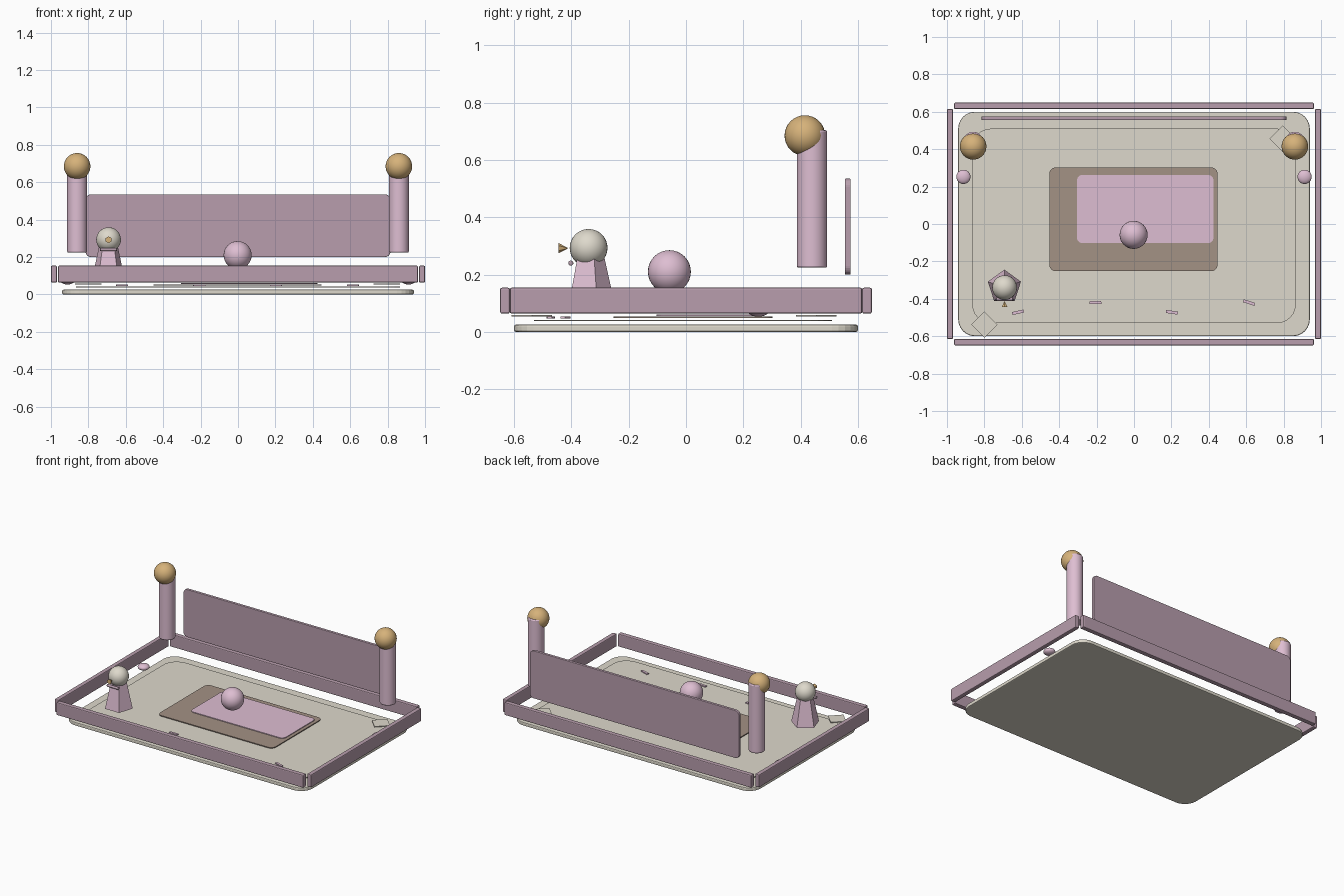
import bpy, bmesh, math
from mathutils import Matrix, Vector

if "Cube" in bpy.data.objects:
    bpy.data.objects.remove(bpy.data.objects["Cube"])


def material(name, rgb):
    m = bpy.data.materials.new(name)
    lin = [((c / 255 + 0.055) / 1.055) ** 2.4 for c in rgb]
    m.diffuse_color = (*lin, 1)
    m.use_nodes = True
    m.node_tree.nodes["Principled BSDF"].inputs["Base Color"].default_value = m.diffuse_color
    return m


CREAM = material("cream", (222, 217, 204))
PINK = material("pink", (222, 190, 210))
MAUVE = material("mauve", (184, 158, 173))
BROWN = material("brown", (163, 146, 133))
GOLD = material("gold", (214, 178, 122))


def finish(name, bm, mat, loc=(0, 0, 0), rot=(0, 0, 0), smooth=False, bevel=0.0):
    bmesh.ops.recalc_face_normals(bm, faces=bm.faces)
    me = bpy.data.meshes.new(name)
    bm.to_mesh(me)
    bm.free()
    me.materials.append(mat)
    ob = bpy.data.objects.new(name, me)
    bpy.context.collection.objects.link(ob)
    ob.location, ob.rotation_euler = loc, rot
    if bevel:
        mod = ob.modifiers.new("bevel", "BEVEL")
        mod.width, mod.segments, mod.limit_method = bevel, 2, "ANGLE"
    if smooth:
        bpy.ops.object.select_all(action="DESELECT")
        ob.select_set(True)
        bpy.context.view_layer.objects.active = ob
        bpy.ops.object.shade_smooth_by_angle(angle=math.radians(35))
    return ob


def box(name, lo, hi, mat, bevel=0.0, angle=0.0):
    lo, hi = Vector(lo), Vector(hi)
    bm = bmesh.new()
    bmesh.ops.create_cube(bm, size=1, matrix=Matrix.Diagonal((*(hi - lo), 1)))
    return finish(name, bm, mat, (lo + hi) / 2, (0, 0, angle), bevel=bevel)


def rounded_slab(name, size, radius, thick, mat, loc, rot=(0, 0, 0), bevel=0.0):
    # rounded rectangle extruded upwards from loc
    bm = bmesh.new()
    verts = []
    for k, (sx, sy) in enumerate([(1, 1), (-1, 1), (-1, -1), (1, -1)]):
        for i in range(7):
            a = math.pi / 2 * (k + i / 6)
            verts.append(bm.verts.new((sx * (size[0] / 2 - radius) + radius * math.cos(a),
                                       sy * (size[1] / 2 - radius) + radius * math.sin(a), 0)))
    face = bm.faces.new(verts)
    top = bmesh.ops.extrude_face_region(bm, geom=[face])["geom"]
    bmesh.ops.translate(bm, vec=(0, 0, thick), verts=[v for v in top if isinstance(v, bmesh.types.BMVert)])
    return finish(name, bm, mat, loc, rot, bevel=bevel)


def ball(name, loc, r, mat, squash=1.0):
    bm = bmesh.new()
    bmesh.ops.create_uvsphere(bm, u_segments=32, v_segments=16, radius=r,
                              matrix=Matrix.Diagonal((1, 1, squash, 1)))
    return finish(name, bm, mat, loc, smooth=True)


def cone(name, loc, r1, r2, depth, sides, mat, rot=(0, 0, 0), smooth=False, bevel=0.0):
    bm = bmesh.new()
    bmesh.ops.create_cone(bm, cap_ends=True, segments=sides, radius1=r1, radius2=r2, depth=depth)
    return finish(name, bm, mat, loc, rot, smooth, bevel)


# base, floor mat and rugs
rounded_slab("base", (1.88, 1.2), 0.09, 0.025, CREAM, (0, 0, 0), bevel=0.006)
rounded_slab("floor_mat", (1.73, 1.04), 0.1, 0.005, CREAM, (0, -0.01, 0.037))
rounded_slab("large_rug", (0.9, 0.555), 0.035, 0.006, BROWN, (-0.003, 0.025, 0.048))
rounded_slab("small_rug", (0.73, 0.365), 0.03, 0.005, PINK, (0.06, 0.08, 0.055))

# low border walls
for s, label in ((-1, "front"), (1, "back")):
    box(label + "_wall", (-0.962, s * 0.632 - 0.017, 0.064), (0.962, s * 0.632 + 0.017, 0.154), MAUVE, 0.006)
for s, label in ((-1, "left"), (1, "right")):
    box(label + "_wall", (s * 0.984 - 0.016, -0.615, 0.064), (s * 0.984 + 0.016, 0.615, 0.154), MAUVE, 0.006)

# upright back panel
rounded_slab("back_panel", (1.63, 0.335), 0.03, 0.02, MAUVE, (0, 0.575, 0.3675),
             (math.pi / 2, 0, 0), bevel=0.003)

# posts with ball tops, and low side knobs
for s, label in ((-1, "left"), (1, "right")):
    cone(label + "_post", (s * 0.86, 0.44, 0.464), 0.053, 0.053, 0.48, 32, PINK, smooth=True, bevel=0.006)
    ball(label + "_post_ball", (s * 0.86, 0.415, 0.685), 0.071, GOLD)
    ball(label + "_knob", (s * 0.912, 0.252, 0.074), 0.038, PINK, 0.55)

# centre ball
ball("centre_ball", (-0.002, -0.058, 0.21), 0.075, PINK)

# small figure: five-sided body, head, beak, collar bar
cone("figure_body", (-0.693, -0.337, 0.1675), 0.093, 0.052, 0.185, 5, PINK, (0, 0, 0)
     ).rotation_euler.z = 0
body = bpy.data.objects["figure_body"]
far = max(body.data.vertices, key=lambda v: v.co.xy.length).co
body.rotation_euler.z = math.pi / 2 - math.atan2(far.y, far.x)  # one corner points back
ball("figure_head", (-0.692, -0.34, 0.293), 0.066, CREAM)
cone("figure_beak", (-0.692, -0.428, 0.292), 0.018, 0.0, 0.034, 6, GOLD, (-math.pi / 2, 0, 0))
cone("figure_collar", (-0.692, -0.402, 0.24), 0.009, 0.009, 0.09, 12, MAUVE,
     (0, math.pi / 2, 0), smooth=True, bevel=0.003)

# diamond corner tiles
for i, (x, y) in enumerate([(-0.8, -0.538), (0.795, 0.455)]):
    box(f"corner_tile_{i + 1}", (x - 0.05, y - 0.05, 0.053), (x + 0.05, y + 0.05, 0.058), CREAM,
        angle=math.pi / 4)

# little floor strips
for i, (x, y, a) in enumerate([(-0.62, -0.472, 12), (-0.207, -0.42, 2), (0.203, -0.472, -8), (0.615, -0.42, -18)]):
    box(f"floor_strip_{i + 1}", (x - 0.032, y - 0.008, 0.046), (x + 0.032, y + 0.008, 0.053), PINK,
        angle=math.radians(a))
